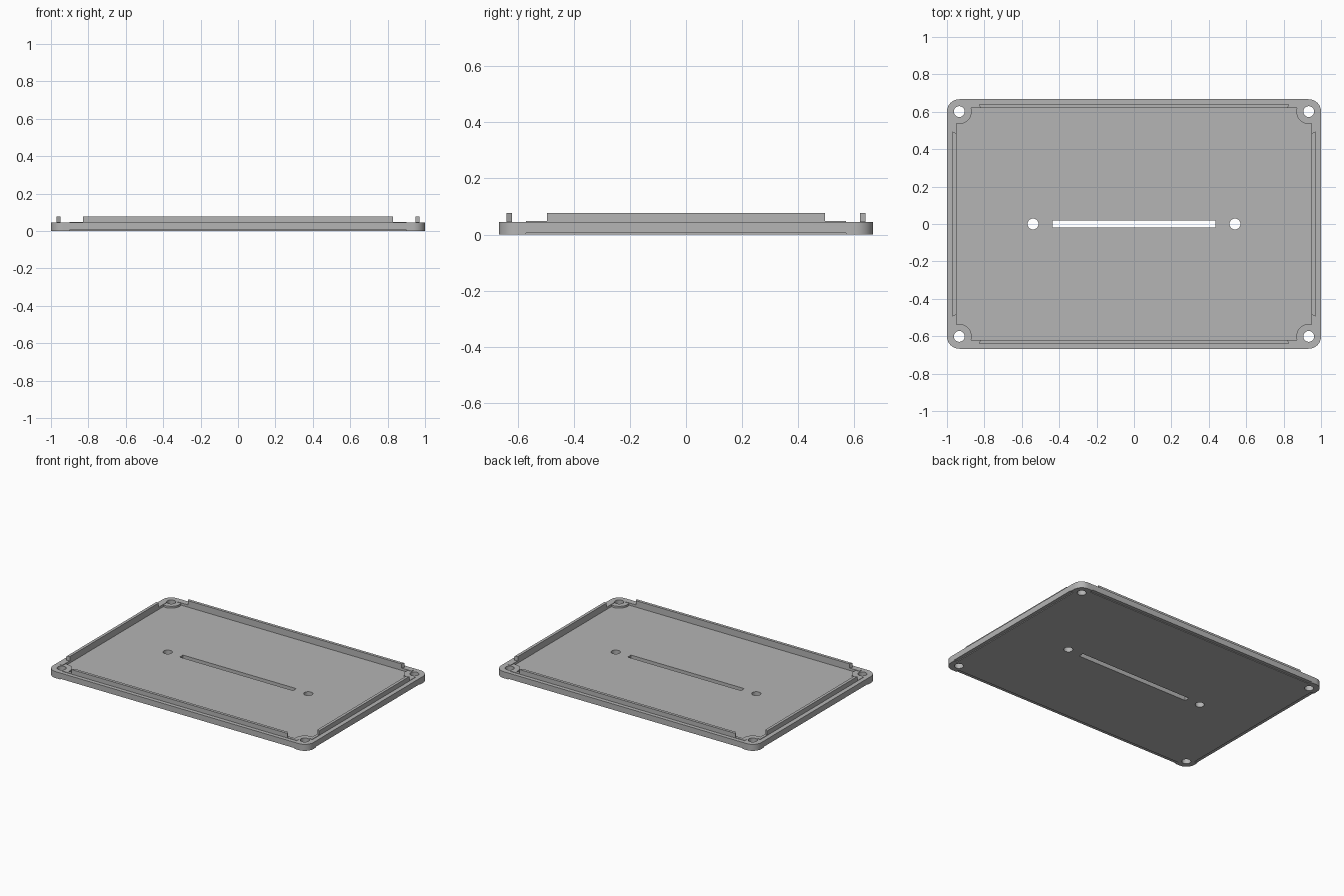
import bpy, bmesh
from math import cos, sin, radians

cube = bpy.data.objects.get("Cube")
if cube:
    bpy.data.objects.remove(cube, do_unlink=True)

grey = bpy.data.materials.new("plain_grey")
grey.use_nodes = True
colour = (0.46, 0.46, 0.46, 1)
grey.diffuse_color = colour
grey.node_tree.nodes["Principled BSDF"].inputs["Base Color"].default_value = colour

HALF_X, HALF_Y = 1.0, 0.667       # plate half sizes
HOLE_X, HOLE_Y = 0.934, 0.601     # corner screw centres
IN_X, IN_Y = 0.95, 0.62           # inner faces of the rim
RIB = 0.02
TOP, FLOOR, LIP, RIB_TOP = 0.045, 0.032, 0.048, 0.077


def prism(name, outline, z0, z1):
    """Extrude a counter-clockwise outline from z0 to z1."""
    bm = bmesh.new()
    face = bm.faces.new([bm.verts.new((x, y, z0)) for x, y in outline])
    out = bmesh.ops.extrude_face_region(bm, geom=[face])
    moved = [v for v in out["geom"] if isinstance(v, bmesh.types.BMVert)]
    bmesh.ops.translate(bm, verts=moved, vec=(0, 0, z1 - z0))
    bmesh.ops.recalc_face_normals(bm, faces=bm.faces)
    mesh = bpy.data.meshes.new(name)
    bm.to_mesh(mesh)
    bm.free()
    mesh.materials.append(grey)
    obj = bpy.data.objects.new(name, mesh)
    bpy.context.collection.objects.link(obj)
    return obj


def arc(cx, cy, r, a0, a1, steps):
    angles = [radians(a0 + (a1 - a0) * i / steps) for i in range(steps + 1)]
    return [(cx + r * cos(a), cy + r * sin(a)) for a in angles]


def four_fold(quarter):
    """Mirror a first-quadrant run of points into a closed outline."""
    back = quarter[::-1]
    return (quarter + [(-x, y) for x, y in back]
            + [(-x, -y) for x, y in quarter] + [(x, -y) for x, y in back])


def rect(x0, x1, y0, y1):
    return [(x0, y0), (x1, y0), (x1, y1), (x0, y1)]


def cut(target, cutter):
    cutter.hide_render = True
    mod = target.modifiers.new("cut", "BOOLEAN")
    mod.operation = "DIFFERENCE"
    mod.solver = "EXACT"
    mod.object = cutter
    bpy.ops.object.select_all(action="DESELECT")
    bpy.context.view_layer.objects.active = target
    target.select_set(True)
    bpy.ops.object.modifier_apply(modifier=mod.name)
    bpy.data.objects.remove(cutter, do_unlink=True)


# Rounded base plate
radius = HALF_X - HOLE_X
plate = prism("base_plate", four_fold(arc(HOLE_X, HOLE_Y, radius, 0, 90, 12)), 0, TOP)

# Shallow pocket that leaves a round boss at each corner
boss = arc(HOLE_X, HOLE_Y, radius, 284, 163, 16)
boss[0] = (IN_X, boss[0][1])
boss[-1] = (boss[-1][0], IN_Y)
cut(plate, prism("pocket_cutter", four_fold(boss), FLOOR, 0.1))

# Screw holes and central slot
holes = [(sx * HOLE_X, sy * HOLE_Y) for sx in (-1, 1) for sy in (-1, 1)]
holes += [(-0.54, 0), (0.54, 0)]
for x, y in holes:
    cut(plate, prism("hole_cutter", arc(x, y, 0.029, 0, 345, 23), -0.1, 0.1))
cut(plate, prism("slot_cutter", rect(-0.435, 0.435, -0.018, 0.018), -0.1, 0.1))

# Rebates under the edges, lips and ribs above them
for s, front in ((-1, "front"), (1, "back")):
    y0, y1 = sorted((s * 0.643, s * 0.75))
    cut(plate, prism("rebate_cutter", rect(-0.9, 0.9, y0, y1), -0.1, 0.005))
    y0, y1 = sorted((s * IN_Y, s * (IN_Y + RIB)))
    prism(front + "_lip", rect(-0.9, 0.9, y0, y1), TOP, LIP)
    inner, outer = s * IN_Y, s * (IN_Y + RIB)
    prism(front + "_rib", [(-0.82, inner), (0.82, inner), (0.83, outer), (-0.83, outer)],
          LIP, RIB_TOP)
for s, side in ((-1, "right"), (1, "left")):
    x0, x1 = sorted((s * 0.976, s * 1.1))
    cut(plate, prism("rebate_cutter", rect(x0, x1, -0.57, 0.57), -0.1, 0.005))
    x0, x1 = sorted((s * IN_X, s * (IN_X + RIB)))
    prism(side + "_lip", rect(x0, x1, -0.57, 0.57), TOP, LIP)
    inner, outer = s * IN_X, s * (IN_X + RIB)
    prism(side + "_rib", [(inner, -0.485), (outer, -0.495), (outer, 0.495), (inner, 0.485)],
          LIP, RIB_TOP)

# Smooth the round corners and holes, keep the edges sharp
bpy.ops.object.select_all(action="DESELECT")
plate.select_set(True)
bpy.context.view_layer.objects.active = plate
bpy.ops.object.shade_smooth_by_angle(angle=radians(30))
